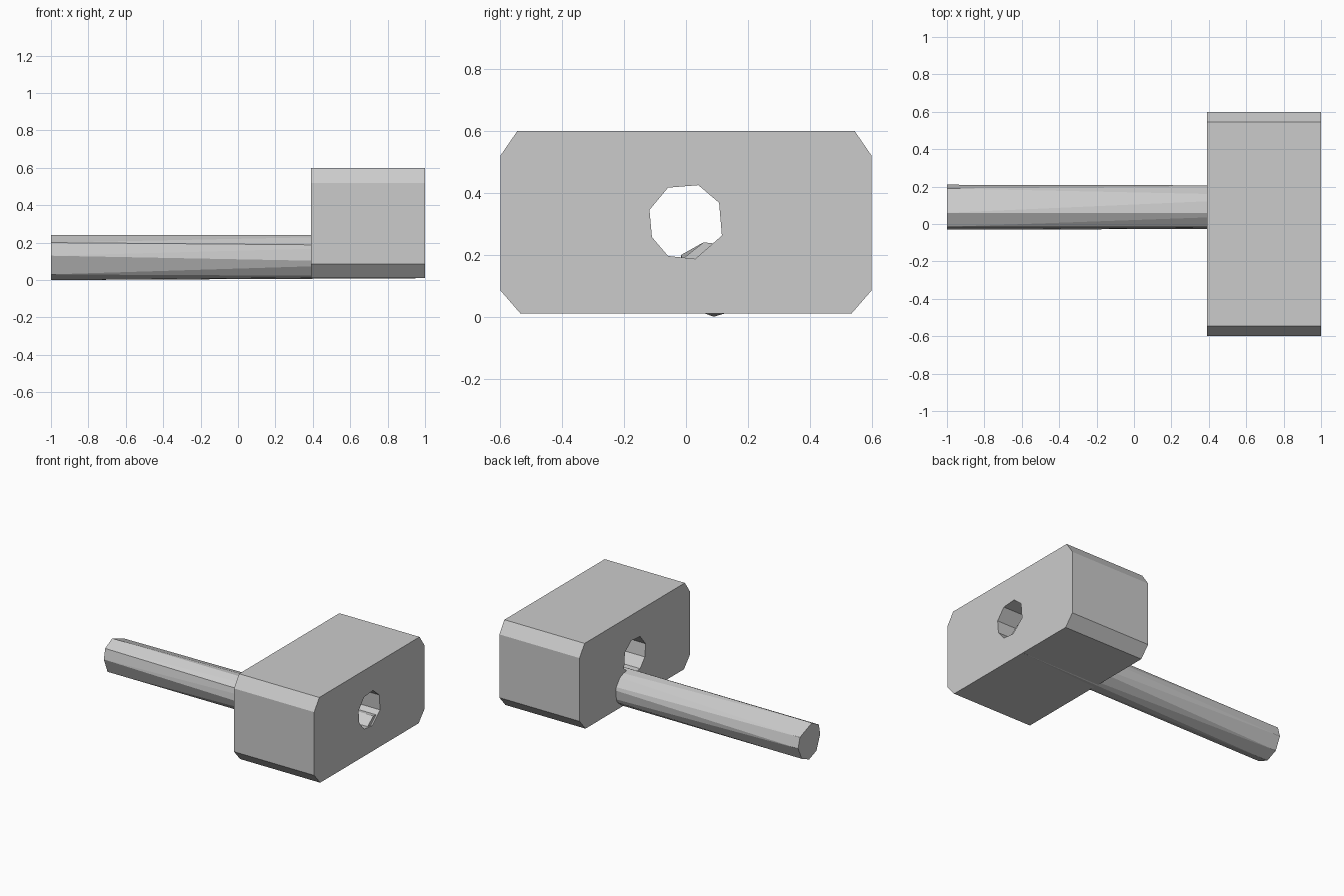
import bpy, bmesh
from math import cos, sin, radians

if "Cube" in bpy.data.objects:
    bpy.data.objects.remove(bpy.data.objects["Cube"])


def loft(name, x0, ring0, x1, ring1):
    """Solid between two (y, z) rings, with triangulated sides."""
    bm = bmesh.new()
    a = [bm.verts.new((x0, y, z)) for y, z in ring0]
    b = [bm.verts.new((x1, y, z)) for y, z in ring1]
    n = len(a)
    for i in range(n):
        j = (i + 1) % n
        bm.faces.new((a[i], a[j], b[j]))
        bm.faces.new((a[i], b[j], b[i]))
    bm.faces.new(a)
    bm.faces.new(b)
    bmesh.ops.recalc_face_normals(bm, faces=bm.faces)
    mesh = bpy.data.meshes.new(name)
    bm.to_mesh(mesh)
    bm.free()
    obj = bpy.data.objects.new(name, mesh)
    bpy.context.collection.objects.link(obj)
    return obj


# Head: block with chamfered long edges
half = [(0.535, 0.01), (0.6, 0.085), (0.6, 0.52), (0.545, 0.6)]
profile = half + [(-y, z) for y, z in reversed(half)]
head = loft("hammer_head", 0.39, profile, 1.0, profile)

# Eight-sided hole through the head
hole = [(0.04, 0.425), (-0.058, 0.417), (-0.118, 0.345), (-0.11, 0.257),
        (-0.058, 0.196), (0.03, 0.187), (0.116, 0.262), (0.107, 0.368)]
cutter = loft("hole_cutter", 0.2, hole, 1.2, hole)
cutter.hide_render = True
cutter.hide_viewport = True
cut = head.modifiers.new("hole", 'BOOLEAN')
cut.operation = 'DIFFERENCE'
cut.solver = 'EXACT'
cut.object = cutter

# Handle: slightly twisted eight-sided bar, set off-centre and low
butt = [(0.06, 0.24), (-0.015, 0.20), (-0.03, 0.13), (0.01, 0.03),
        (0.09, 0.0), (0.17, 0.035), (0.21, 0.12), (0.19, 0.19)]
tip = []
for i in range(8):
    t = radians(61 + 45 * i)
    tip.append((0.09 + 0.12 * cos(t), 0.125 + 0.12 * sin(t)))
loft("handle", -1.0, butt, 0.99, tip)
